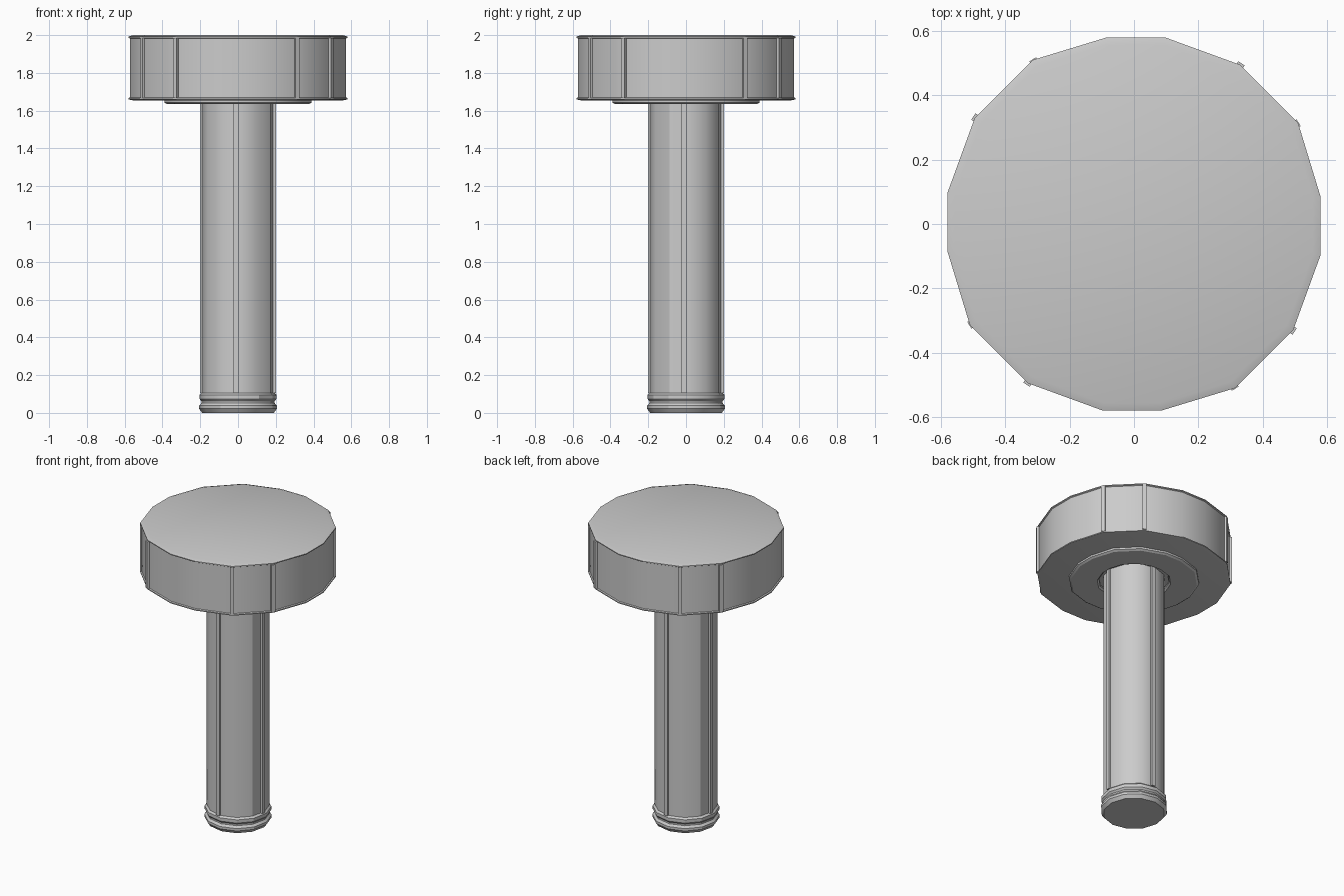
import bpy, bmesh
from math import sin, cos, radians
from mathutils import Matrix

if "Cube" in bpy.data.objects:
    bpy.data.objects.remove(bpy.data.objects["Cube"])


def finish(bm, name, smooth=30):
    bmesh.ops.recalc_face_normals(bm, faces=bm.faces)
    me = bpy.data.meshes.new(name)
    bm.to_mesh(me)
    bm.free()
    ob = bpy.data.objects.new(name, me)
    bpy.context.collection.objects.link(ob)
    bpy.ops.object.select_all(action='DESELECT')
    ob.select_set(True)
    bpy.context.view_layer.objects.active = ob
    if smooth:
        bpy.ops.object.shade_smooth_by_angle(angle=radians(smooth))
    return ob


def lathe(name, outline, profile, closed=False):
    """Sweep a (scale, z) profile round an (x, y) outline; cap or close it."""
    bm = bmesh.new()
    rings = [[bm.verts.new((x * s, y * s, z)) for x, y in outline] for s, z in profile]
    pairs = list(zip(rings, rings[1:]))
    if closed:
        pairs.append((rings[-1], rings[0]))
    n = len(outline)
    for a, b in pairs:
        for i in range(n):
            j = (i + 1) % n
            bm.faces.new((a[i], a[j], b[j], b[i]))
    if not closed:
        bm.faces.new(rings[0])
        bm.faces.new(rings[-1])
    return finish(bm, name)


def strips(name, angles, radius, depth, width, z0, z1):
    """Thin upright ribs placed round the axis; radius is the outer face."""
    bm = bmesh.new()
    for a in angles:
        m = (Matrix.Rotation(radians(a), 4, 'Z')
             @ Matrix.Translation((radius - depth / 2, 0, (z0 + z1) / 2))
             @ Matrix.Diagonal((depth, width, z1 - z0, 1)))
        bmesh.ops.create_cube(bm, size=1, matrix=m)
    return finish(bm, name, 0)


# Sixteen-sided head outline, one quarter turned four times
quarter = [(0.58, 0.085), (0.51, 0.315), (0.33, 0.495), (0.097, 0.58)]
head_outline = []
for k in range(4):
    c, s = round(cos(radians(90 * k))), round(sin(radians(90 * k)))
    head_outline += [(x * c - y * s, x * s + y * c) for x, y in quarter]
unit = [(cos(radians(30 * i + 3)), sin(radians(30 * i + 3))) for i in range(12)]
unit16 = [(x / 0.592, y / 0.592) for x, y in head_outline]

# Head with thin rims at both edges
lathe("head", head_outline, [(0.96, 1.655), (1.0, 1.659), (1.0, 1.666), (0.988, 1.67),
                             (0.988, 1.982), (1.0, 1.986), (1.0, 1.992), (0.96, 2.0)])
strips("head_ribs", [a + 90 * k for k in range(4) for a in (31.6, 56.2)],
       0.601, 0.03, 0.024, 1.667, 1.985)

# Washer under the head
lathe("washer", unit16, [(0.215, 1.665), (0.215, 1.645), (0.225, 1.635), (0.385, 1.635),
                         (0.398, 1.643), (0.398, 1.665)], closed=True)

# Shaft and its four ribs
lathe("shaft", unit, [(0.192, 0.09), (0.192, 1.67)])
strips("shaft_ribs", [-93, -3, 87, 177], 0.201, 0.03, 0.024, 0.105, 1.665)

# Double-ringed foot
lathe("foot", unit, [(0.19, 0.0), (0.206, 0.022), (0.206, 0.038), (0.194, 0.052),
                     (0.194, 0.062), (0.204, 0.074), (0.204, 0.096), (0.188, 0.11)])
